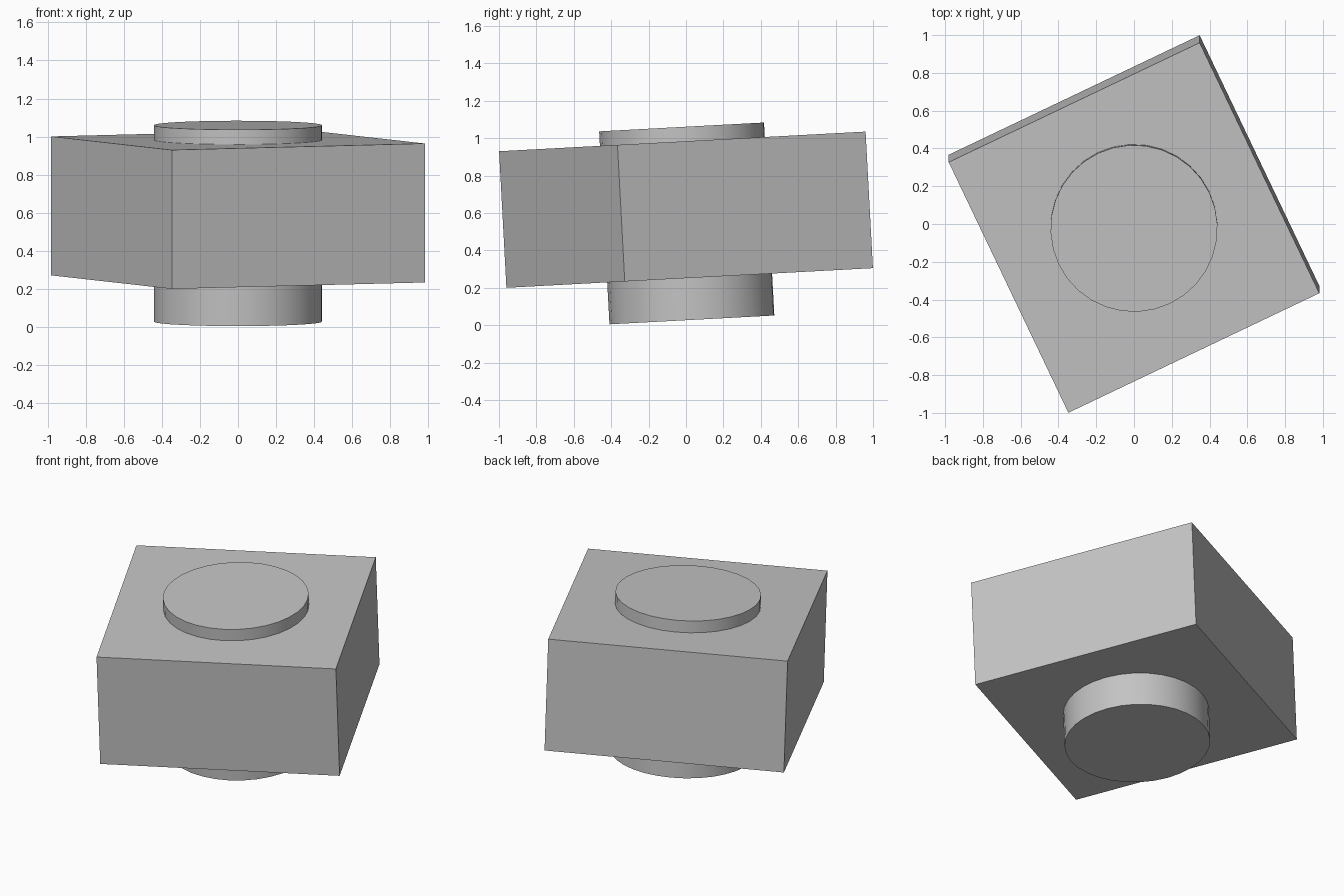
import bpy
import math
from mathutils import Matrix

if "Cube" in bpy.data.objects:
    bpy.data.objects.remove(bpy.data.objects["Cube"])

TILT = Matrix.Rotation(0.0535, 4, 'X')   # whole model leans slightly
TURN = Matrix.Rotation(math.radians(25.5), 4, 'Z')
CENTRE = Matrix.Translation((0, 0, 0.6175))

grey = bpy.data.materials.new("plain_grey")
grey.diffuse_color = (0.55, 0.55, 0.55, 1)
grey.use_nodes = True
grey.node_tree.nodes["Principled BSDF"].inputs["Base Color"].default_value = grey.diffuse_color


def place(name, local):
    ob = bpy.context.object
    ob.name = name
    ob.matrix_world = CENTRE @ TILT @ TURN @ local
    ob.data.materials.append(grey)
    return ob


# Square block
bpy.ops.mesh.primitive_cube_add(size=1)
place("block", Matrix.Diagonal((1.472, 1.472, 0.731, 1)))

# Round studs above and below the block, each sunk a little into it
for name, low, high in (("top_stud", 0.30, 0.443), ("bottom_peg", -0.59, -0.30)):
    bpy.ops.mesh.primitive_cylinder_add(vertices=32, radius=0.442, depth=high - low)
    place(name, Matrix.Translation((0, 0, (low + high) / 2)))
    bpy.ops.object.shade_smooth_by_angle(angle=math.radians(30))
